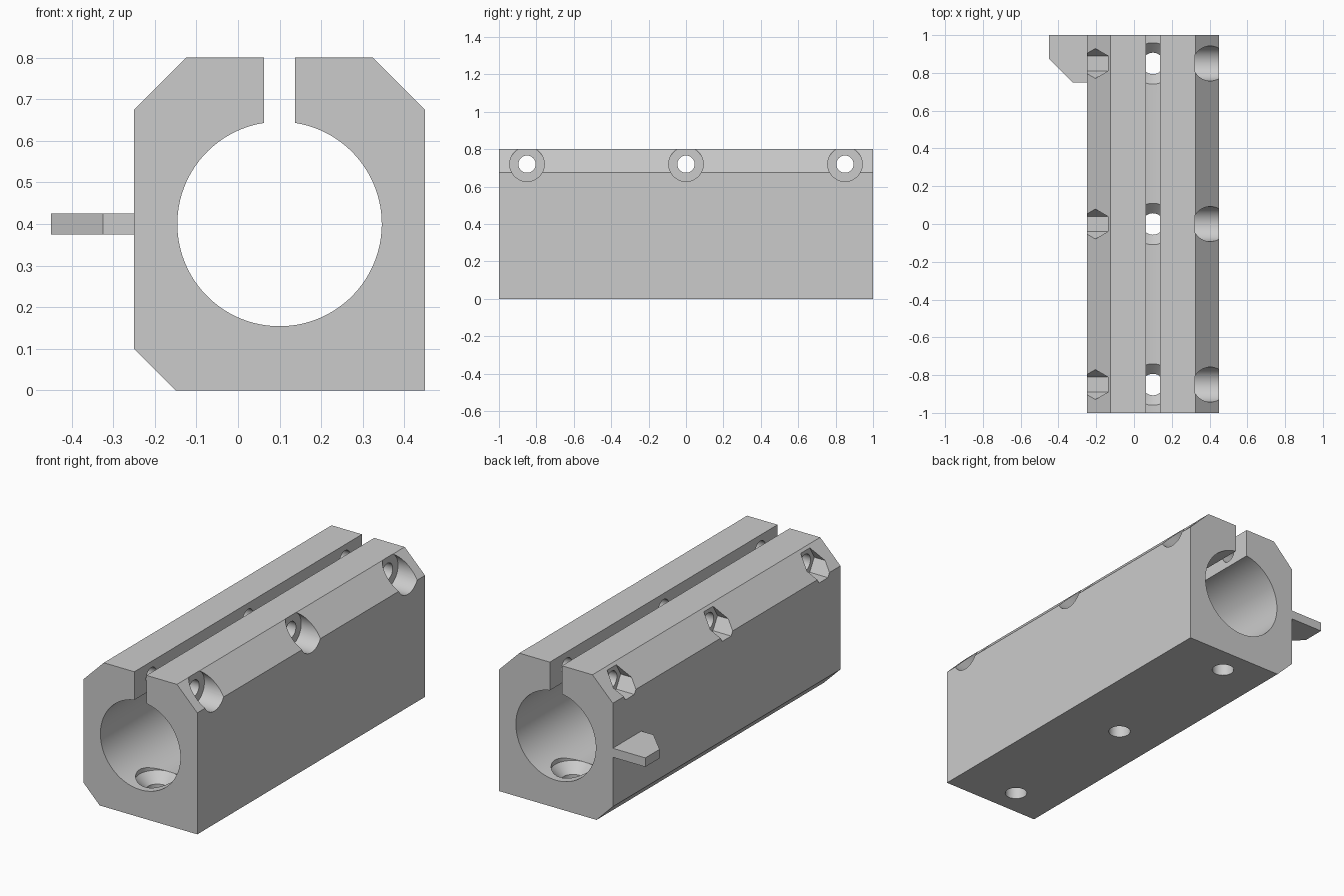
import bpy, bmesh, math
from mathutils import Matrix, Vector

if "Cube" in bpy.data.objects:
    bpy.data.objects.remove(bpy.data.objects["Cube"], do_unlink=True)

grey = bpy.data.materials.new("plain grey")
grey.use_nodes = True
colour = (0.6, 0.6, 0.6, 1)
grey.diffuse_color = colour
grey.node_tree.nodes["Principled BSDF"].inputs["Base Color"].default_value = colour


def add_object(name, bm):
    bmesh.ops.recalc_face_normals(bm, faces=bm.faces)
    mesh = bpy.data.meshes.new(name)
    bm.to_mesh(mesh)
    bm.free()
    mesh.materials.append(grey)
    obj = bpy.data.objects.new(name, mesh)
    bpy.context.collection.objects.link(obj)
    return obj


def extrude_profile(name, points, direction):
    bm = bmesh.new()
    face = bm.faces.new([bm.verts.new(p) for p in points])
    result = bmesh.ops.extrude_face_region(bm, geom=[face], use_keep_orig=True)
    verts = [v for v in result["geom"] if isinstance(v, bmesh.types.BMVert)]
    bmesh.ops.translate(bm, verts=verts, vec=direction)
    return add_object(name, bm)


def cut(target, axis, start, end, centre, r1, r2=None, sides=48):
    """Subtract a cylinder, cone or prism running along x or z."""
    bm = bmesh.new()
    middle = Vector(centre)
    middle["xyz".index(axis)] = (start + end) / 2
    turn = Matrix.Rotation(math.pi / 2, 4, "Y") if axis == "x" else Matrix()
    bmesh.ops.create_cone(bm, cap_ends=True, segments=sides, radius1=r1,
                          radius2=r1 if r2 is None else r2, depth=end - start,
                          matrix=Matrix.Translation(middle) @ turn)
    cutter = add_object("cutter", bm)
    cutter.hide_render = True
    mod = target.modifiers.new("cut", "BOOLEAN")
    mod.operation, mod.solver, mod.object = "DIFFERENCE", "EXACT", cutter
    bpy.context.view_layer.objects.active = target
    bpy.ops.object.modifier_apply(modifier=mod.name)
    bpy.data.objects.remove(cutter, do_unlink=True)


# Clamp body: chamfered block with a round bore opened by a slot
bore_x, bore_z, bore_r, half_slot = 0.1, 0.4, 0.246, 0.0375
gap = math.asin(half_slot / bore_r)
steps = 96
profile = [(-0.15, 0), (0.45, 0), (0.45, 0.675), (0.325, 0.8), (bore_x + half_slot, 0.8)]
for i in range(steps + 1):
    a = gap + (2 * math.pi - 2 * gap) * i / steps
    profile.append((bore_x + bore_r * math.sin(a), bore_z + bore_r * math.cos(a)))
profile += [(bore_x - half_slot, 0.8), (-0.125, 0.8), (-0.25, 0.675), (-0.25, 0.1)]
body = extrude_profile("clamp_body", [(x, -1, z) for x, z in profile], (0, 2, 0))

for y in (-0.85, 0, 0.85):
    # Clamping bolt hole, head recess and hexagonal nut pocket
    bolt = (0, y, 0.72)
    cut(body, "x", -0.6, 0.6, bolt, 0.046)
    cut(body, "x", 0.324, 0.6, bolt, 0.0925)
    cut(body, "x", -0.6, -0.138, bolt, 0.079, sides=6)
    # Countersunk mounting hole in the floor
    screw = (bore_x, y, 0)
    cut(body, "z", -0.1, 0.3, screw, 0.057)
    cut(body, "z", 0.102, 0.155, screw, 0.057, 0.11)
    cut(body, "z", 0.155, 0.3, screw, 0.11)

# Side tab
tab = [(-0.25, 0.75), (-0.325, 0.75), (-0.45, 0.875), (-0.45, 1), (-0.25, 1)]
extrude_profile("side_tab", [(x, y, 0.375) for x, y in tab], (0, 0, 0.05))

bpy.ops.object.select_all(action="DESELECT")
body.select_set(True)
bpy.context.view_layer.objects.active = body
bpy.ops.object.shade_smooth_by_angle(angle=math.radians(25))
